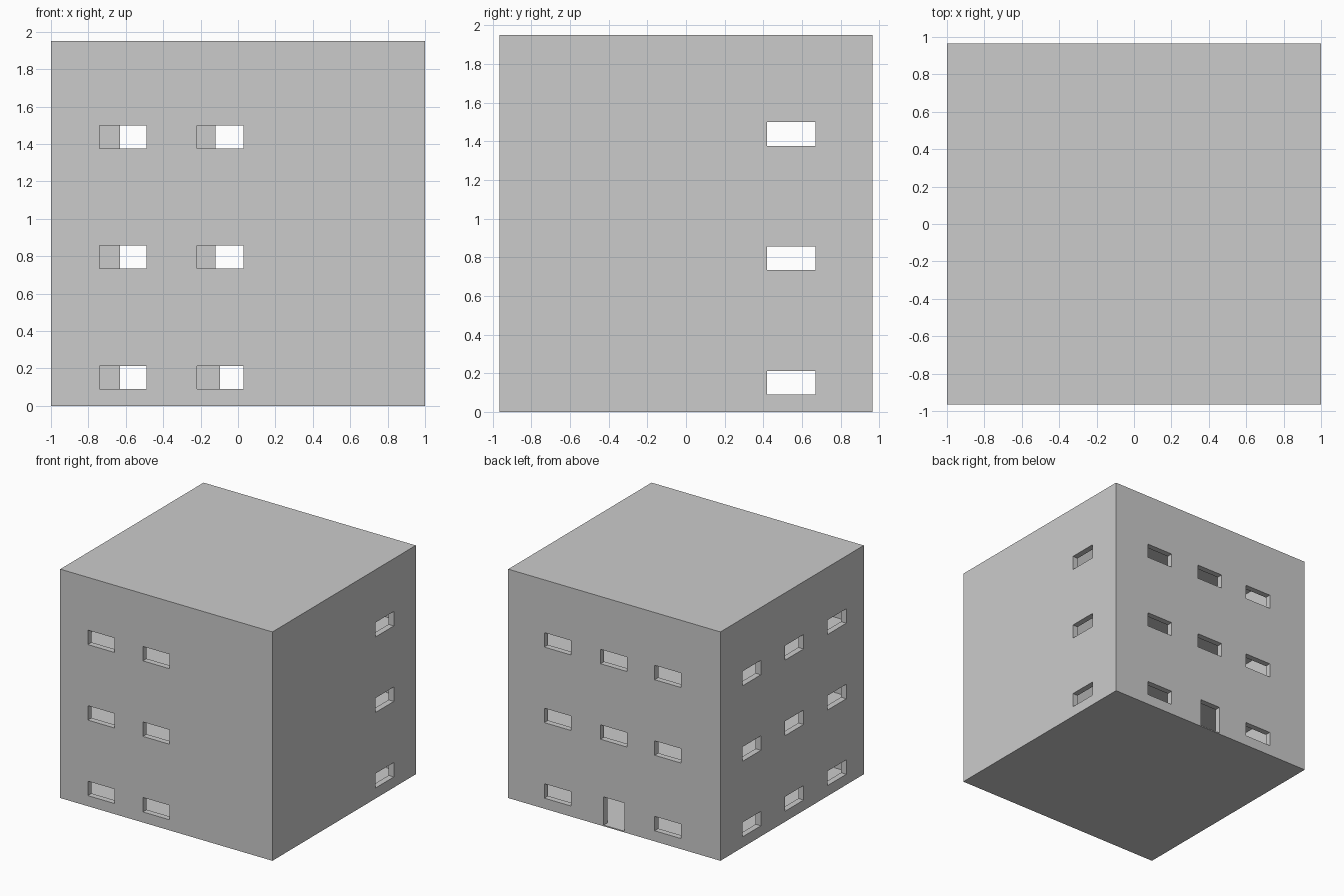
import bpy

if "Cube" in bpy.data.objects:
    bpy.data.objects.remove(bpy.data.objects["Cube"])

HX, HY, H = 1.0, 0.965, 1.95      # half width, half depth, height
T, SLAB, STOREY = 0.05, 0.02, 0.642


def box(name, lo, hi):
    bpy.ops.mesh.primitive_cube_add(size=1, location=[(a + b) / 2 for a, b in zip(lo, hi)])
    ob = bpy.context.object
    ob.name = name
    ob.scale = [b - a for a, b in zip(lo, hi)]
    bpy.ops.object.transform_apply(location=True, rotation=False, scale=True)
    return ob


def cut(target, lo, hi):
    cutter = box("cutter", lo, hi)
    mod = target.modifiers.new("cut", 'BOOLEAN')
    mod.operation, mod.solver, mod.object = 'DIFFERENCE', 'EXACT', cutter
    bpy.context.view_layer.objects.active = target
    bpy.ops.object.modifier_apply(modifier=mod.name)
    bpy.data.objects.remove(cutter, do_unlink=True)


# Outer block, hollowed storey by storey so thin floor slabs remain
building = box("building_shell", (-HX, -HY, 0), (HX, HY, H))
front_x = (-0.74, -0.22)
back_x = (-0.63, -0.12, 0.41)
left_y = (-0.73, -0.155, 0.42)
W = 0.25

for k in range(3):
    floor = 0.01 + k * STOREY
    ceiling = floor + STOREY - SLAB if k < 2 else H - SLAB
    cut(building, (-HX + T, -HY + T, floor), (HX - T, HY - T, ceiling))
    z0 = 0.09 + k * 0.6435
    z1 = z0 + 0.123
    # front windows
    for x in front_x:
        cut(building, (x, -HY - 0.1, z0), (x + W, -HY + 0.1, z1))
    # back windows, with the doorway in the middle of the ground floor
    for i, x in enumerate(back_x):
        if k == 0 and i == 1:
            cut(building, (-0.097, HY - 0.1, 0.01), (0.1, HY + 0.1, 0.25))
        else:
            cut(building, (x, HY - 0.1, z0), (x + W, HY + 0.1, z1))
    # left windows
    for y in left_y:
        cut(building, (-HX - 0.1, y, z0), (-HX + 0.1, y + W, z1))
    # right window
    cut(building, (HX - 0.1, 0.42, z0), (HX + 0.1, 0.42 + W, z1))

# Inner walls closing off the windowless front right corner
box("corner_room_back_wall", (0.18, 0.29, 0.005), (HX - 0.02, 0.33, H - 0.01))
box("corner_room_side_wall", (0.18, -HY + 0.02, 0.005), (0.22, 0.32, H - 0.01))
